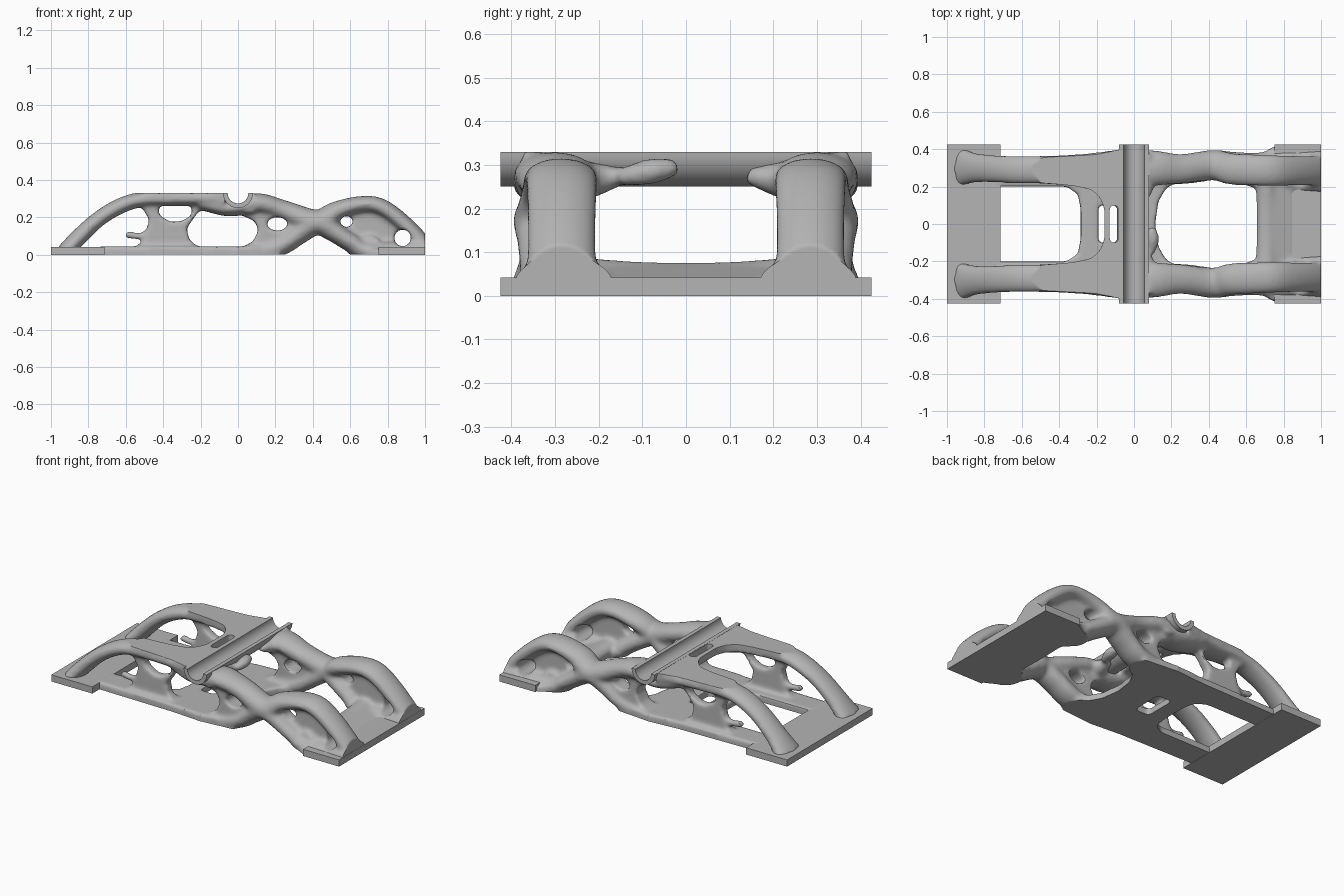
import bpy, bmesh, math
from mathutils import Vector

if "Cube" in bpy.data.objects:
    bpy.data.objects.remove(bpy.data.objects["Cube"])

grey = bpy.data.materials.new("plain grey")
grey.use_nodes = True
GREY = (0.46, 0.46, 0.46, 1)
grey.diffuse_color = GREY
grey.node_tree.nodes["Principled BSDF"].inputs["Base Color"].default_value = GREY


def finish(name, bm):
    bmesh.ops.recalc_face_normals(bm, faces=bm.faces)
    mesh = bpy.data.meshes.new(name)
    bm.to_mesh(mesh)
    bm.free()
    mesh.materials.append(grey)
    obj = bpy.data.objects.new(name, mesh)
    bpy.context.scene.collection.objects.link(obj)
    return obj


def smooth(obj, degrees):
    bpy.ops.object.select_all(action='DESELECT')
    obj.select_set(True)
    bpy.context.view_layer.objects.active = obj
    bpy.ops.object.shade_smooth_by_angle(angle=math.radians(degrees))


def loft(bm, rings):
    rows = [[bm.verts.new(p) for p in r] for r in rings]
    n = len(rows[0])
    for a, b in zip(rows, rows[1:]):
        for i in range(n):
            j = (i + 1) % n
            bm.faces.new((a[i], a[j], b[j], b[i]))
    bm.faces.new(rows[0])
    bm.faces.new(rows[-1][::-1])


def slab(bm, outline, z0, z1, s=1):
    loft(bm, [[(x, y * s, z) for x, y in outline] for z in (z0, z1)])


def panel(bm, outline, y0, y1, s=1):
    loft(bm, [[(x, y * s, z) for x, z in outline] for y in (y0, y1)])


def box(bm, x0, x1, w, z0, z1):
    slab(bm, [(x0, -w), (x1, -w), (x1, w), (x0, w)], z0, z1)


def oval(x, z, rx, rz, n=32):
    return [(x + rx * math.cos(i * math.tau / n), z + rz * math.sin(i * math.tau / n))
            for i in range(n)]


def limb(bm, pts, s=1, steps=6):
    """Elliptical tube through (x, y, z, width radius, height radius) stations."""
    p = [Vector(q) for q in pts]
    p = [p[0] * 2 - p[1]] + p + [p[-1] * 2 - p[-2]]
    path = []
    for a, b, c, d in zip(p, p[1:], p[2:], p[3:]):
        for k in range(steps):
            t = k / steps
            path.append(0.5 * (2 * b + (c - a) * t + (2 * a - 5 * b + 4 * c - d) * t * t
                               + (3 * b - a - 3 * c + d) * t ** 3))
    path.append(p[-2])
    rings = []
    for i, q in enumerate(path):
        tan = (path[min(i + 1, len(path) - 1)] - path[max(i - 1, 0)]).to_3d().normalized()
        u = tan.cross(Vector((0, 0, 1))).normalized()
        v = u.cross(tan)
        rings.append([])
        for c, w in oval(0, 0, q[3], q[4], 20):
            r = q.to_3d() + u * c + v * w
            rings[-1].append((r.x, r.y * s, r.z))
    loft(bm, rings)


# Organic body: limbs, webs and sheets, mirrored across the length
bm = bmesh.new()
for s in (1, -1):
    # upper arm on the long side
    limb(bm, [(-.93, .305, .01, .105, .045), (-.85, .3, .095, .08, .045), (-.74, .295, .195, .074, .042),
              (-.62, .29, .265, .075, .042), (-.5, .29, .297, .076, .041),
              (-.3, .29, .302, .084, .042), (-.07, .3, .302, .1, .042)], s)
    # flat top sheet beside the cradle
    slab(bm, [(-.5, .22), (-.33, .205), (-.23, .185), (-.18, .14), (-.158, .08), (-.158, -.02),
              (-.07, -.02), (-.07, .4), (-.2, .37), (-.5, .355)], .275, .36, s)
    # flat lower sheet
    slab(bm, [(-.75, .2), (-.36, .2), (-.3, .16), (-.285, .08), (-.285, -.02), (.11, -.02),
              (.13, .12), (.17, .19), (.22, .22), (.22, .36), (0, .38), (-.2, .365), (-.75, .355)],
         -.04, .044, s)
    # thin forked web between lower sheet and arm
    panel(bm, [(-.56, .03), (-.5, .08), (-.475, .19), (-.53, .28), (-.43, .28), (-.42, .21),
               (-.36, .175), (-.3, .18), (-.25, .21), (-.24, .28), (-.16, .28), (-.22, .22),
               (-.275, .14), (-.26, .08), (-.2, .03)], .265, .325, s)
    limb(bm, [(-.46, .295, .13, .022, .022), (-.52, .295, .1, .02, .02), (-.6, .295, .11, .022, .02)], s)
    # cradle support and its inward flare
    limb(bm, [(-.2, .29, .28, .08, .04), (-.05, .3, .25, .095, .045), (.1, .3, .275, .095, .055),
              (.25, .295, .235, .08, .055), (.42, .315, .175, .08, .066),
              (.52, .295, .232, .085, .052), (.65, .288, .268, .084, .045), (.76, .285, .257, .084, .046),
              (.88, .285, .172, .08, .046), (1, .285, .045, .08, .048), (1.05, .285, -.02, .08, .045)], s)
    limb(bm, [(.06, .38, .28, .05, .06), (.065, .25, .265, .055, .05), (.06, .14, .275, .025, .02)], s)
    # lower strut crossing the waist into the short end
    limb(bm, [(.05, .29, .012, .08, .04), (.22, .29, .042, .08, .05), (.33, .3, .112, .08, .055),
              (.42, .315, .172, .082, .066), (.5, .305, .13, .085, .055),
              (.6, .295, .068, .088, .052), (.7, .285, .02, .1, .055), (1.05, .28, .03, .115, .063)], s)
    # web left of the waist
    panel(bm, [(0, .03), (.08, .07), (.11, .13), (.09, .18), (.0, .22), (.1, .29), (.25, .25),
               (.42, .2), (.42, .15), (.25, .06)], .24, .345, s)
    # dished wall under the short arch
    panel(bm, [(.42, .17), (.55, .25), (.65, .28), (.77, .27), (.9, .17), (.98, .06),
               (.95, .01), (.64, .01), (.52, .12)], .255, .31, s)
    slab(bm, [(.65, .19), (.65, .36), (.75, .415), (.82, .415), (.82, .19)], -.04, .03, s)
# low cross bar ramping down to the short end, small bump on the cradle
limb(bm, [(.7, -.34, .045, .065, .06), (.708, -.18, .038, .057, .045), (.71, 0, .032, .055, .045),
          (.708, .18, .038, .057, .045), (.7, .34, .045, .065, .06)])
panel(bm, [(.68, -.04), (.7, .074), (.74, .07), (.86, .038), (.86, -.04)], -.3, .3)
limb(bm, [(.09, -.15, .27, .025, .022), (.1, -.08, .285, .035, .03), (.09, -.02, .295, .025, .02)])
body = finish("organic_body", bm)

# Cutter for the holes, the slots and the cradle channel
bm = bmesh.new()
for hole in (oval(.58, .178, .034, .03), oval(.88, .09, .045, .045),
             oval(.21, .165, .055, .036), oval(0, .33, .066, .066)):
    panel(bm, hole, -.6, .6)
box(bm, -.19, -.09, .1, -.2, .15)
box(bm, -.13, -.083, .1, .22, .5)
cutter = finish("hole_cutter", bm)
cutter.hide_render = True


# Fuse, cut and soften the body
def fuse():
    mod = body.modifiers.new("fuse", 'REMESH')
    mod.mode = 'VOXEL'
    mod.voxel_size = 0.01


fuse()
mod = body.modifiers.new("holes", 'BOOLEAN')
mod.operation = 'DIFFERENCE'
mod.object = cutter
fuse()
mod = body.modifiers.new("soften", 'SMOOTH')
mod.factor = 0.5
mod.iterations = 8
bpy.context.view_layer.update()
shape = bpy.data.meshes.new_from_object(body.evaluated_get(bpy.context.evaluated_depsgraph_get()))
body.modifiers.clear()
body.data = shape
bpy.data.objects.remove(cutter)
# Flatten the machined top, underside and end
for v in shape.vertices:
    v.co.z = min(max(v.co.z, 0.001), .329)
    v.co.x = min(v.co.x, .999)
shape.materials.clear()
shape.materials.append(grey)
smooth(body, 40)

# Mounting plates
for name, x0, x1 in (("long_side_plate", -1, -.715), ("short_side_plate", .75, 1)):
    bm = bmesh.new()
    box(bm, x0, x1, .425, 0, .042)
    finish(name, bm)

# Half-round cradle across the top
bm = bmesh.new()
arc = [math.pi + i * math.pi / 24 for i in range(25)]
panel(bm, [(.08 * math.cos(a), .33 + .08 * math.sin(a)) for a in arc]
      + [(.055 * math.cos(a), .33 + .055 * math.sin(a)) for a in reversed(arc)], -.425, .425)
smooth(finish("cradle", bm), 30)
